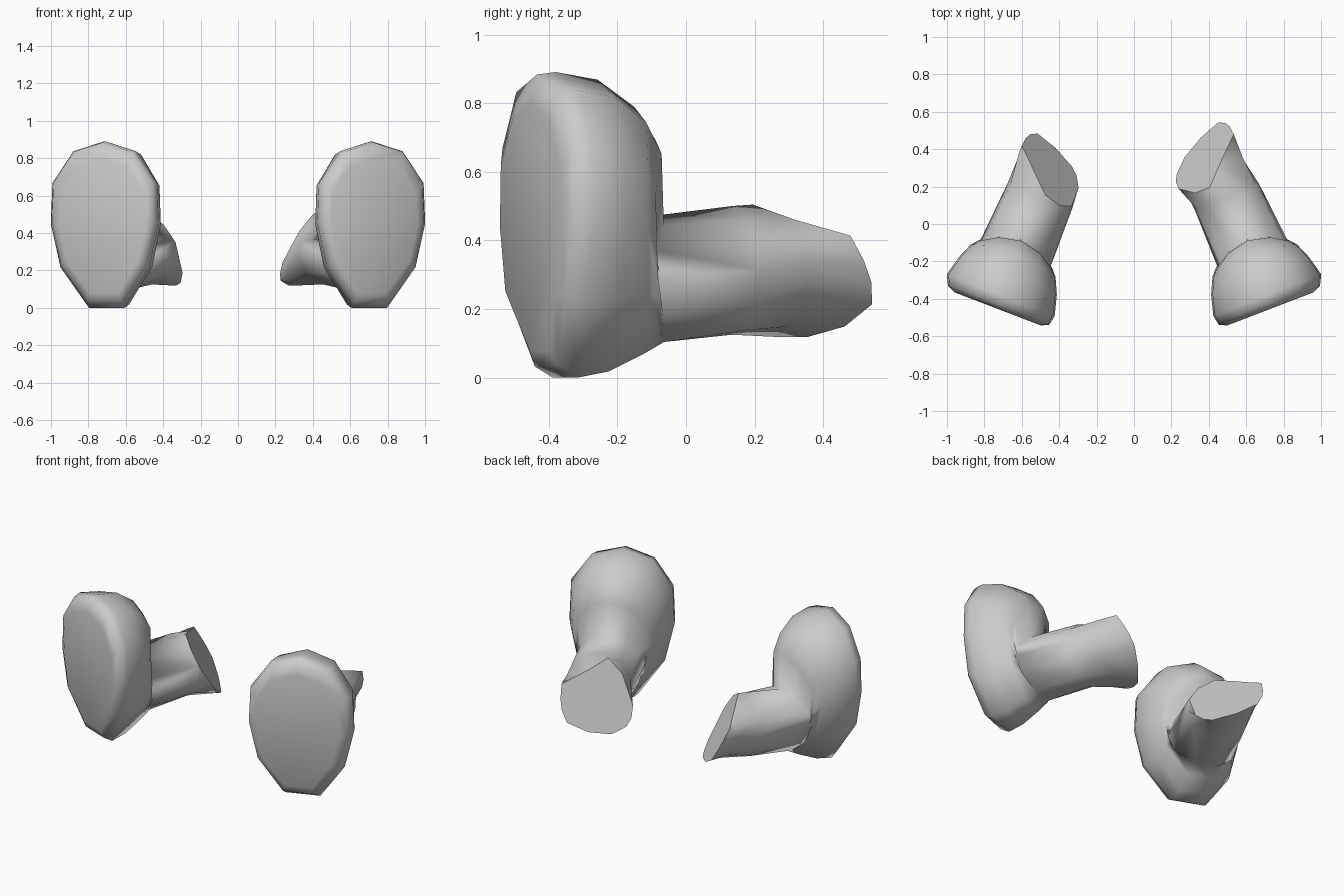
import bpy, bmesh, math
from mathutils import Vector

if "Cube" in bpy.data.objects:
    bpy.data.objects.remove(bpy.data.objects["Cube"])

TURN = math.radians(21)   # each foot is turned outwards

# Half of the egg-shaped sole outline (normalised), mirrored to 11 points
HALF = [(0.58, 0.88), (0.97, 0.5), (1.0, 0.02), (0.82, -0.5), (0.33, -0.98)]
EGG = [(0, 1)] + HALF + [(-x, z) for x, z in reversed(HALF)]

# Angular cross-section of the leg's far end
LEG = [(0.39, 0.51), (0.53, 0.465), (0.67, 0.415), (0.665, 0.34), (0.65, 0.28),
       (0.615, 0.215), (0.50, 0.15), (0.38, 0.12), (0.31, 0.145), (0.275, 0.21),
       (0.325, 0.37)]

# Sections: depth, side bend, u min, u max, z min, z max, roundness, share of LEG
SECTIONS = [
    (-0.685, 0, 0.27, 0.765, 0.07, 0.80, 0, 0),
    (-0.665, 0, 0.23, 0.81, 0.025, 0.885, 0, 0),
    (-0.61, 0, 0.22, 0.838, -0.008, 0.892, 0, 0),
    (-0.48, 0.02, 0.25, 0.81, 0.01, 0.87, 0, 0),
    (-0.365, 0.05, 0.29, 0.775, 0.06, 0.79, 0.1, 0),
    (-0.30, 0.08, 0.32, 0.745, 0.09, 0.695, 0.4, 0),
    (-0.29, 0.08, 0.335, 0.735, 0.095, 0.475, 1, 0),
    (-0.04, 0.0, 0.335, 0.71, 0.11, 0.50, 1, 0.2),
    (0.13, 0, 0.28, 0.69, 0.11, 0.50, 1, 1),
    (0.70, 0, 0.28, 0.69, 0.11, 0.50, 1, 1),
]


def build_leg(name, side, shift, cut_depth, cut_slope):
    bm = bmesh.new()
    rings = []
    # Foot and leg as one loft
    for v, bend, u0, u1, z0, z1, rnd, leg in SECTIONS:
        ring = []
        for (ex, ez), (lu, lz) in zip(EGG, LEG):
            k = (1 - rnd) + rnd / math.hypot(ex, ez)
            u = (u0 + u1) / 2 + ex * k * (u1 - u0) / 2
            z = (z0 + z1) / 2 + ez * k * (z1 - z0) / 2
            toe = 0.03 if v < -0.6 and ez < -0.9 else 0
            ring.append(bm.verts.new((u + (lu - u) * leg + shift * leg,
                                      v + toe - bend * ex * ex,
                                      z + (lz - z) * leg)))
        rings.append(ring)
    n = len(EGG)
    for a, b in zip(rings, rings[1:]):
        for i in range(n):
            j = (i + 1) % n
            bm.faces.new((a[i], a[j], b[j], b[i]))
    bm.faces.new(rings[0])
    for f in bm.faces:
        f.smooth = True

    # Slanted cut at the end of the leg, closed with a flat face
    res = bmesh.ops.bisect_plane(
        bm, geom=bm.verts[:] + bm.edges[:] + bm.faces[:],
        plane_co=(0.49, cut_depth, 0.30),
        plane_no=Vector((-cut_slope, 1, 0.643)).normalized(), clear_outer=True)
    rim = [e for e in res["geom_cut"] if isinstance(e, bmesh.types.BMEdge)]
    for e in rim:
        e.smooth = False
    for f in bmesh.ops.holes_fill(bm, edges=rim, sides=0)["faces"]:
        f.smooth = False

    # Turn outwards, place on its side and rest on the ground
    c, s = math.cos(TURN), math.sin(TURN)
    low = min(vert.co.z for vert in bm.verts)
    for vert in bm.verts:
        u, v, z = vert.co
        vert.co = (side * (c * u - s * v), s * u + c * v, z - low)
    bmesh.ops.recalc_face_normals(bm, faces=bm.faces[:])

    mesh = bpy.data.meshes.new(name)
    bm.to_mesh(mesh)
    bm.free()
    obj = bpy.data.objects.new(name, mesh)
    bpy.context.collection.objects.link(obj)


build_leg("right_foot_and_leg", 1, 0.0, 0.20, 0.727)
build_leg("left_foot_and_leg", -1, 0.04, 0.10, 0.68)
